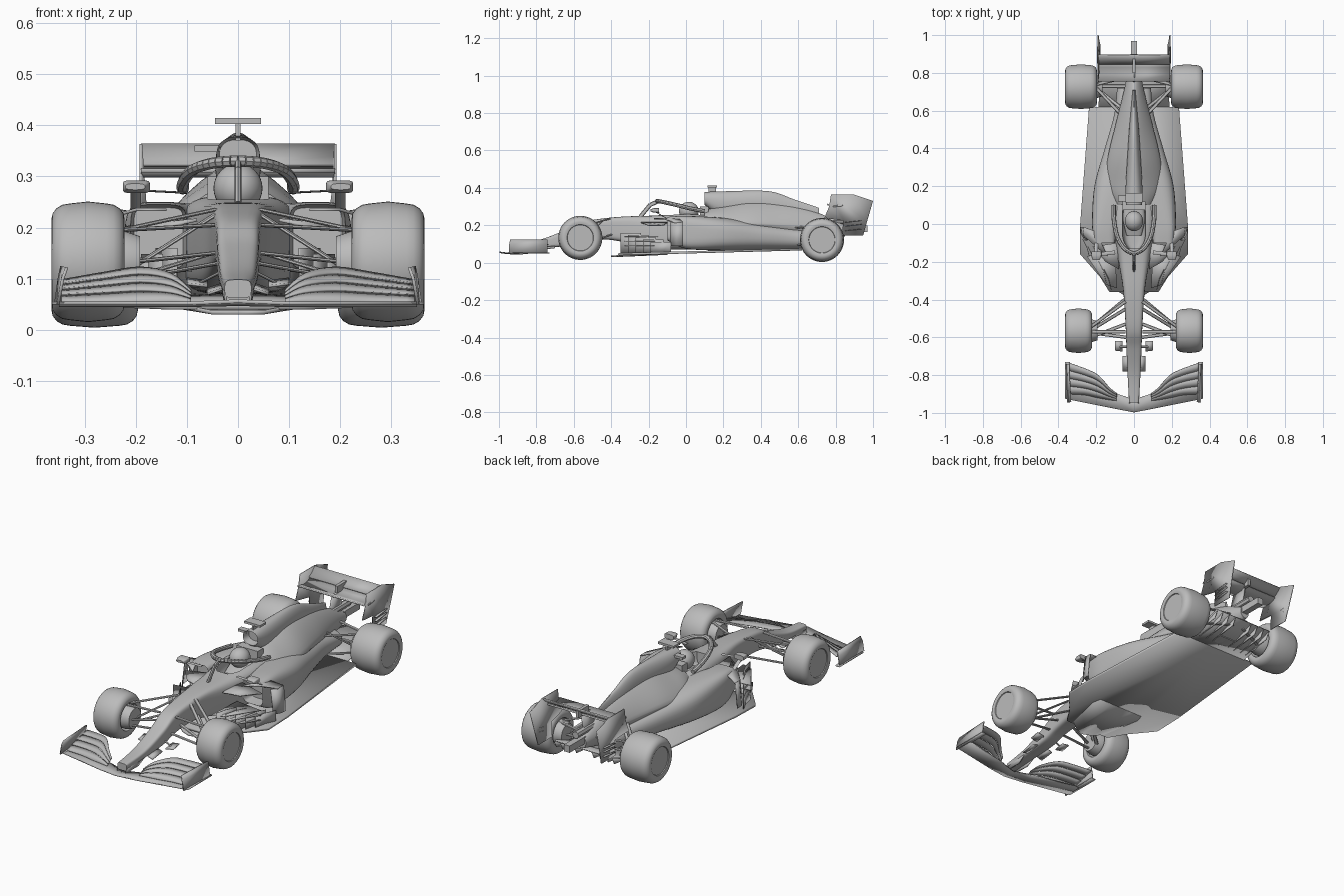
import bpy, bmesh
from math import sin, cos, pi, copysign
from mathutils import Vector

if "Cube" in bpy.data.objects:
    bpy.data.objects.remove(bpy.data.objects["Cube"])

grey = bpy.data.materials.new("plain_grey")
grey.use_nodes = True
grey.diffuse_color = (0.5, 0.5, 0.5, 1)
grey.node_tree.nodes["Principled BSDF"].inputs["Base Color"].default_value = (0.5, 0.5, 0.5, 1)
parts = []


def add(name, bm, mirror=False, thick=0):
    bmesh.ops.recalc_face_normals(bm, faces=bm.faces)
    me = bpy.data.meshes.new(name)
    bm.to_mesh(me)
    bm.free()
    me.materials.append(grey)
    ob = bpy.data.objects.new(name, me)
    bpy.context.collection.objects.link(ob)
    if thick:
        mod = ob.modifiers.new("thickness", "SOLIDIFY")
        mod.thickness, mod.offset = thick, 0
    if mirror:
        ob.modifiers.new("mirror", "MIRROR")
    parts.append(ob)
    return ob


def smooth_path(pts, steps):
    # Catmull-Rom resampling of number tuples
    out = []
    for i in range(len(pts) - 1):
        p = [pts[max(0, min(len(pts) - 1, i + k))] for k in (-1, 0, 1, 2)]
        for s in range(steps):
            t = s / steps
            out.append([b + t * ((c - a) + t * ((2 * a - 5 * b + 4 * c - d) + t * (3 * b - a - 3 * c + d))) / 2
                        for a, b, c, d in zip(*p)])
    return out + [list(pts[-1])]


def grid(bm, rows, closed=False):
    vs = [[bm.verts.new(p) for p in r] for r in rows]
    n = len(rows[0])
    for a, b in zip(vs, vs[1:]):
        for i in range(n if closed else n - 1):
            j = (i + 1) % n
            bm.faces.new((a[i], a[j], b[j], b[i]))
    return vs


def loft(name, stations, mirror=False, hollow=0, n=32):
    # stations: y, x0, x1, z0, z1, squareness
    rows = []
    for y, x0, x1, z0, z1, e in smooth_path(stations, 6):
        row = []
        for i in range(n):
            c, s = cos(2 * pi * (i + .5) / n), sin(2 * pi * (i + .5) / n)
            row.append(((x0 + x1) / 2 + (x1 - x0) / 2 * copysign(abs(c) ** (2 / e), c), y,
                        (z0 + z1) / 2 + (z1 - z0) / 2 * copysign(abs(s) ** (2 / e), s)))
        rows.append(row)
    bm = bmesh.new()
    vs = grid(bm, rows, True)
    front = bm.faces.new(vs[0])
    bm.faces.new(vs[-1])
    if hollow:
        bmesh.ops.recalc_face_normals(bm, faces=bm.faces)
        bmesh.ops.inset_individual(bm, faces=[front], thickness=0.006)
        bmesh.ops.translate(bm, vec=(0, hollow, 0), verts=front.verts)
    return add(name, bm, mirror)


def sym(*rows):
    return [(y, -w, w, a, b, e) for y, w, a, b, e in rows]


def sheet(name, rows, thick=0.005, mirror=True):
    bm = bmesh.new()
    grid(bm, rows)
    return add(name, bm, mirror, thick)


def plate(name, pts, thick=0.005, mirror=True):
    bm = bmesh.new()
    bm.faces.new([bm.verts.new(p) for p in pts])
    return add(name, bm, mirror, thick)


def box(name, lo, hi, mirror=True):
    bm = bmesh.new()
    bmesh.ops.create_cube(bm, size=1)
    for v in bm.verts:
        v.co = [a + (c + .5) * (b - a) for a, b, c in zip(lo, hi, v.co)]
    return add(name, bm, mirror)


def rods(name, pairs, w=0.009, h=0.004, mirror=True):
    # flattened struts between point pairs
    bm = bmesh.new()
    for a, b in pairs:
        a, b = Vector(a), Vector(b)
        side = (b - a).cross(Vector((0, 0, 1))).normalized()
        up = side.cross(b - a).normalized()
        ring = [side * cos(k * pi / 4) * w + up * sin(k * pi / 4) * h for k in range(8)]
        vs = grid(bm, [[p + r for r in ring] for p in (a, b)], True)
        for cap in vs:
            bm.faces.new(cap)
    return add(name, bm, mirror)


def lathe_x(name, profile, y, z, n=48):
    bm = bmesh.new()
    vs = grid(bm, [[(x, y + r * cos(2 * pi * i / n), z + r * sin(2 * pi * i / n)) for i in range(n)]
                   for x, r in profile], True)
    bm.faces.new(vs[0])
    bm.faces.new(vs[-1])
    return add(name, bm, True)


# Wheels: tyre with rounded shoulders, covered rim and inner hub
for name, y, z, x0, x1 in (("front", -.565, .133, .222, .365), ("rear", .727, .122, .196, .365)):
    R = .118
    outer = [(x1 - .035 + .035 * sin(t), R - .004 - .03 * (1 - cos(t))) for t in (0, .4, .8, 1.2, 1.57)]
    inner = [(x0 + x1 - x, r) for x, r in reversed(outer)]
    mid = [((x0 + x1) / 2, R)]
    rim = [(x1 - .003, .071), (x1 - .007, .069)]
    hub = [(x0 + .05, .02), (x0 + .05, .06), (x0 + .004, .07)]
    lathe_x(name + "_wheel", hub + inner + mid + outer + rim, y, z)
    lathe_x(name + "_brake_duct", [(x0 - .03, .03), (x0 - .03, .05), (x0, .06), (x0 + .05, .06)], y, z)

# Nose and survival cell, with the cockpit opening cut out
chassis = loft("nose_and_chassis", sym(
    (-.945, .026, .062, .098, 4), (-.8, .034, .075, .118, 4), (-.66, .04, .088, .168, 5),
    (-.57, .043, .112, .214, 5), (-.45, .05, .125, .236, 5), (-.33, .06, .11, .247, 5),
    (-.18, .085, .075, .252, 4), (0, .112, .07, .262, 4), (.16, .112, .07, .25, 4)))
cutter = loft("cockpit_cutter", sym((-.13, .03, .19, .4, 4), (-.07, .06, .19, .4, 4), (.09, .06, .19, .4, 4)))
parts.remove(cutter)
cutter.hide_render = True
mod = chassis.modifiers.new("cockpit", "BOOLEAN")
mod.object, mod.operation = cutter, "DIFFERENCE"
bpy.context.view_layer.objects.active = chassis
bpy.ops.object.modifier_apply(modifier="cockpit")
bpy.data.objects.remove(cutter)

# Bodywork
loft("sidepod", [(-.1, .1, .21, .12, .245, 5), (0, .08, .222, .075, .25, 4), (.2, -.03, .21, .065, .24, 3),
                 (.4, -.05, .155, .068, .212, 2.5), (.58, -.05, .105, .072, .185, 2.4),
                 (.72, -.05, .09, .078, .165, 2.4)], mirror=True, hollow=.06)
loft("engine_cover", sym((.1, .1, .14, .28, 2), (.2, .15, .08, .312, 1.4), (.35, .14, .08, .335, 1.3),
                         (.52, .1, .08, .32, 1.3), (.7, .055, .1, .27, 1.5), (.85, .025, .14, .2, 2)))
loft("airbox_spine", sym((.1, .042, .308, .378, 2.3), (.2, .044, .25, .382, 2.2), (.44, .03, .24, .383, 2),
                         (.58, .02, .2, .338, 2), (.71, .008, .18, .294, 2)), hollow=.04)
box("tail_structure", (-.016, .78, .165), (.016, .97, .2), False)
box("headrest", (-.06, .075, .23), (.06, .12, .3), False)

# Driver
bm = bmesh.new()
bmesh.ops.create_uvsphere(bm, u_segments=32, v_segments=16, radius=.048)
for v in bm.verts:
    v.co = (v.co.x, v.co.y * 1.1 + .015, v.co.z + .277)
add("helmet", bm)
loft("driver_shoulders", sym((-.06, .04, .19, .22, 3), (.02, .058, .19, .245, 3), (.08, .055, .19, .25, 3)))

# Halo
half = [(.108, .1, .275), (.106, .02, .291), (.088, -.07, .313), (.05, -.13, .326), (0, -.155, .33)]
loop = smooth_path(half + [(-x, y, z) for x, y, z in half[-2::-1]], 4)
rods("halo_ring", list(zip(loop, loop[1:])), .012, .011, False)
rods("halo_pillar", [((0, -.15, .328), (0, -.19, .31)), ((0, -.19, .312), (0, -.245, .245))], .007, .011, False)

# Cameras and mirrors
box("camera_bar", (-.045, .115, .403), (.045, .165, .414), False)
box("camera_post", (-.005, .12, .37), (.005, .16, .405), False)
box("side_camera", (-.085, .12, .349), (-.035, .15, .361), False)
loft("mirror", [(-.19, .182, .22, .274, .286, 3), (-.17, .173, .225, .268, .292, 5),
                (-.145, .173, .225, .268, .292, 5)], mirror=True)
rods("mirror_stay", [((.1, -.15, .268), (.18, -.16, .272)), ((.2, -.16, .27), (.2, -.1, .235))], .01, .002)

# Floor raked up towards the back, splitter and diffuser
outline = [(0, -.36), (.13, -.36), (.18, -.28), (.285, -.16), (.285, 0), (.238, .62), (0, .62)]
plate("floor", [(x, y, .055 + .027 * y) for x, y in outline], .012)
sheet("splitter", [[(0, -.4, .034), (.05, -.38, .034), (.11, -.34, .046)],
                   [(0, -.1, .046), (.06, -.1, .046), (.16, -.1, .052)]], .008)
sheet("diffuser", [[(0, .61, .072), (.19, .61, .072)], [(0, .72, .085), (.18, .72, .085)],
                   [(0, .84, .13), (.17, .84, .13)]])
for x in (.05, .09, .13, .165):
    plate("diffuser_strake", [(x, .66, .072), (x, .82, .09), (x, .84, .13), (x, .72, .085)], .003)

# Bargeboards and turning vanes
for k in range(5):
    x, y = .12 + .028 * k, -.35 + .04 * k
    sheet("bargeboard", [[(x, y, z), (x + .015, y + .06, z), (x + .04, y + .11, z)]
                         for z in (.052, .16 - .012 * k)], .003)
for z in (.09, .115, .14):
    plate("bargeboard_slat", [(.09, -.34, z), (.15, -.32, z), (.25, -.17, z), (.1, -.15, z)], .003)
sheet("turning_vane", [[(.26, -.085, .09), (.28, -.05, .09), (.283, -.015, .09)],
                       [(.245, -.085, .215), (.265, -.05, .215), (.27, -.015, .215)]], .005)
plate("vane_bridge", [(.14, -.17, .235), (.2, -.12, .235), (.268, -.06, .215), (.268, -.015, .215),
                      (.2, -.04, .235)], .006)
plate("sidepod_wing", [(.08, -.24, .215), (.15, -.2, .2), (.22, -.12, .2), (.09, -.1, .215)], .006)

# Front wing: swept main plane, stacked curved flaps, end plates and pylons
sheet("front_main_plane", [[(0, -.997, .056), (0, -.96, .05), (0, -.93, .052)],
                           [(.1, -.978, .052), (.1, -.93, .048), (.1, -.895, .052)],
                           [(.35, -.928, .052), (.35, -.88, .048), (.35, -.84, .052)]], .007)
span = smooth_path([(.092, -.935, -.895, .068), (.13, -.93, -.865, .1), (.19, -.92, -.8, .113),
                    (.26, -.905, -.765, .103), (.345, -.9, -.735, .088)], 4)
for k in range(4):
    rows = []
    for x, lead, trail, top in span:
        rows.append([(x, lead + (trail - lead) * f, .055 + (top - .055) * f ** .8 + .003 * k)
                     for f in (.25 * k, .25 * k + .12, .25 * k + .25)])
    sheet("front_flap", rows, .004)
sheet("front_end_plate", [[(.352, -.945, .05), (.357, -.74, .05)], [(.343, -.945, .1), (.35, -.74, .1)],
                          [(.335, -.94, .122), (.345, -.74, .124)]], .006)
plate("front_foot_plate", [(.34, -.93, .052), (.364, -.925, .052), (.364, -.73, .052), (.34, -.73, .052)])
plate("nose_pylon", [(.024, -.95, .055), (.026, -.85, .055), (.03, -.8, .085), (.024, -.93, .085)])
plate("nose_vane", [(.03, -.78, .08), (.06, -.78, .07), (.06, -.7, .08), (.03, -.7, .09)])
plate("nose_cape", [(.06, -.675, .085), (.1, -.67, .09), (.1, -.62, .1), (.06, -.62, .095)])
rods("cape_stay", [((.03, -.65, .115), (.075, -.65, .092))], .006, .003)

# Suspension
rods("front_suspension", [((.045, -.41, .235), (.23, -.545, .195)), ((.045, -.57, .205), (.23, -.57, .195)),
                          ((.05, -.4, .15), (.23, -.55, .095)), ((.04, -.6, .13), (.23, -.575, .095)),
                          ((.045, -.45, .225), (.225, -.56, .11)), ((.045, -.53, .15), (.23, -.6, .13))])
rods("rear_suspension", [((.05, .56, .19), (.2, .72, .18)), ((.03, .78, .18), (.2, .74, .18)),
                         ((.05, .56, .1), (.2, .72, .085)), ((.03, .8, .11), (.2, .74, .085)),
                         ((.05, .6, .21), (.2, .72, .1)), ((.03, .73, .12), (.2, .73, .121))])

# Rear wing
plate("rear_end_plate", [(.19, .765, .3), (.19, .775, .364), (.19, .9, .364), (.19, 1, .33), (.185, .968, .22),
                         (.18, .947, .145), (.18, .835, .145), (.18, .84, .225), (.19, .74, .24)])
sheet("rear_main_plane", [[(x, .755, .312), (x, .79, .302), (x, .83, .305), (x, .86, .32)] for x in (0, .19)], .008)
sheet("rear_flap", [[(x, .845, .322), (x, .87, .337), (x, .895, .362)] for x in (0, .19)], .006)
plate("wing_mount", [(0, .73, .18), (0, .82, .18), (0, .85, .31), (0, .77, .31)], .01, False)
box("flap_actuator", (-.008, .8, .31), (.008, .885, .345), False)
for z in (.17, .195, .215):
    plate("end_plate_strake", [(.18, .85, z), (.195, .85, z), (.195, .94, z + .01), (.18, .94, z + .01)], .003)
rods("exhaust", [((0, .76, .225), (0, .9, .225))], .018, .018, False)

# Smooth shading with sharp edges kept
bpy.ops.object.select_all(action="DESELECT")
for ob in parts:
    ob.select_set(True)
bpy.context.view_layer.objects.active = chassis
bpy.ops.object.shade_smooth_by_angle(angle=.6)
